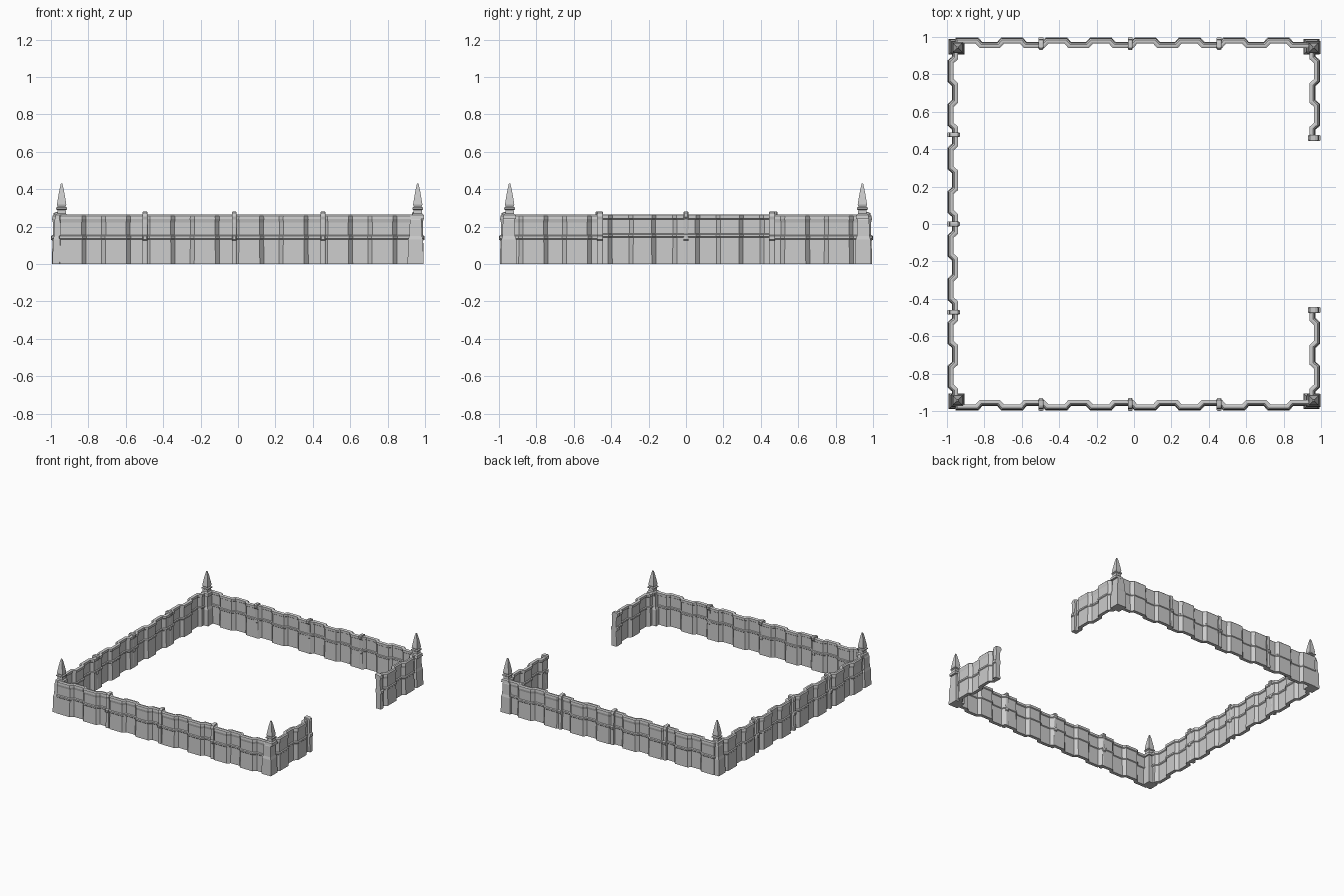
import bpy, bmesh
from mathutils import Vector

if "Cube" in bpy.data.objects:
    bpy.data.objects.remove(bpy.data.objects["Cube"])

AMP = 0.012      # depth of the wall corrugation
# cross-sections as (outward offset, height)
WALL = [(.015, 0), (.012, .132), (.017, .137), (.017, .149), (.010, .154), (.010, .222),
        (.014, .240), (.012, .258), (.004, .266), (-.006, .266), (-.016, .262), (-.016, .243),
        (-.009, .238), (-.009, .162), (-.016, .158), (-.016, .146), (-.010, .141), (-.012, 0)]
POST = [(.024, 0), (.022, .125), (.031, .130), (.031, .150), (.020, .156), (.018, .238),
        (.022, .255), (.017, .272), (.002, .279), (-.026, .281), (-.037, .272), (-.037, .252),
        (-.026, .240), (-.022, .160), (-.030, .155), (-.030, .130), (-.024, .125), (-.026, 0)]


def finish(name, bm):
    bmesh.ops.recalc_face_normals(bm, faces=bm.faces)
    me = bpy.data.meshes.new(name)
    bm.to_mesh(me)
    bm.free()
    ob = bpy.data.objects.new(name, me)
    bpy.context.collection.objects.link(ob)
    return ob


def loft(name, rings):
    bm = bmesh.new()
    rows = [[bm.verts.new(p) for p in r] for r in rings]
    n = len(rows[0])
    for a, b in zip(rows, rows[1:]):
        for i in range(n):
            j = (i + 1) % n
            bm.faces.new((a[i], a[j], b[j], b[i]))
    bm.faces.new(rows[0])
    bm.faces.new(rows[-1])
    return finish(name, bm)


def wall(name, place, start, end, centres):
    # zigzag plan line, with the section mitred at every bend
    path = []
    for c in centres:
        path += [(c - .072, -AMP), (c - .050, AMP), (c + .050, AMP), (c + .072, -AMP)]
    inside = [p for p in path if start + .004 < p[0] < end - .004]
    before = [p for p in path if p[0] <= start + .004]
    first = before[-1][1] if before else inside[0][1]
    path = [Vector((start, first))] + [Vector(p) for p in inside]
    path.append(Vector((end, path[-1].y)))
    rings = []
    for i, p in enumerate(path):
        d0 = (p - path[i - 1]).normalized() if i else None
        d1 = (path[i + 1] - p).normalized() if i < len(path) - 1 else d0
        d0 = d0 or d1
        n0, n1 = Vector((-d0.y, d0.x)), Vector((-d1.y, d1.x))
        m = (n0 + n1) / (1 + n0.dot(n1))
        rings.append([place(p.x + m.x * u, p.y + m.y * u, z) for u, z in WALL])
    loft(name, rings)


def post(name, place, t, half=.013):
    # thin rim on both faces gives the post a chamfered edge
    def ring(s, k):
        return [place(t + s, u * k, z * (1 if z < .2 else 1 - (1 - k) * .1)) for u, z in POST]
    loft(name, [ring(-half, .88), ring(-half * .6, 1), ring(half * .6, 1), ring(half, .88)])


def front(t, u, z): return (t, -.968 - u, z)
def back(t, u, z): return (t, .968 + u, z)
def left(t, u, z): return (-.968 - u, t, z)
def right(t, u, z): return (.966 + u, t, z)


# corrugated walls; the right side has a wide opening
long_c = [-.890 + .2375 * k for k in range(8)]
side_c = [-.816 + .2333 * k for k in range(8)]
for name, place in (("front", front), ("back", back)):
    wall(name + "_wall", place, -.945, .955, long_c)
    for t in (-.497, -.020, .455):
        post(name + "_wall_post", place, t)
wall("left_wall", left, -.945, .945, side_c)
for t in (-.472, 0, .477):
    post("left_wall_post", left, t)
wall("right_wall_rear", right, .462, .945, side_c[6:])
wall("right_wall_near", right, -.945, -.462, side_c[:2])
for t in (-.460, .460):
    post("opening_end_post", right, t, .017)


def square_ring(x, y, h, z):
    return [(x + a * h, y + b * h, z) for a, b in ((-1, -1), (1, -1), (1, 1), (-1, 1))]


# corner blocks carrying spires
for x in (-.943, .955):
    for y in (-.943, .943):
        sx, sy = (1 if x > 0 else -1), (1 if y > 0 else -1)
        ox, oy = .992 * sx, .990 * sy
        rings = []
        for inset, depth, z in ((0, .085, 0), (.003, .080, .13), (.008, .068, .15),
                                (.011, .062, .235), (.022, .046, .262)):
            x1, y1 = ox - sx * inset, oy - sy * inset
            x0, y0 = x1 - sx * depth, y1 - sy * depth
            rings.append([(x0, y0, z), (x1, y0, z), (x1, y1, z), (x0, y1, z)])
        loft("corner_block", rings)
        px = x if x < 0 else .961
        loft("corner_spire", [square_ring(px, y, h, z) for h, z in (
            (.035, .240), (.032, .262), (.023, .270), (.022, .288), (.029, .293), (.029, .301),
            (.021, .306), (.025, .318), (.019, .355), (.012, .395), (.004, .430))])
